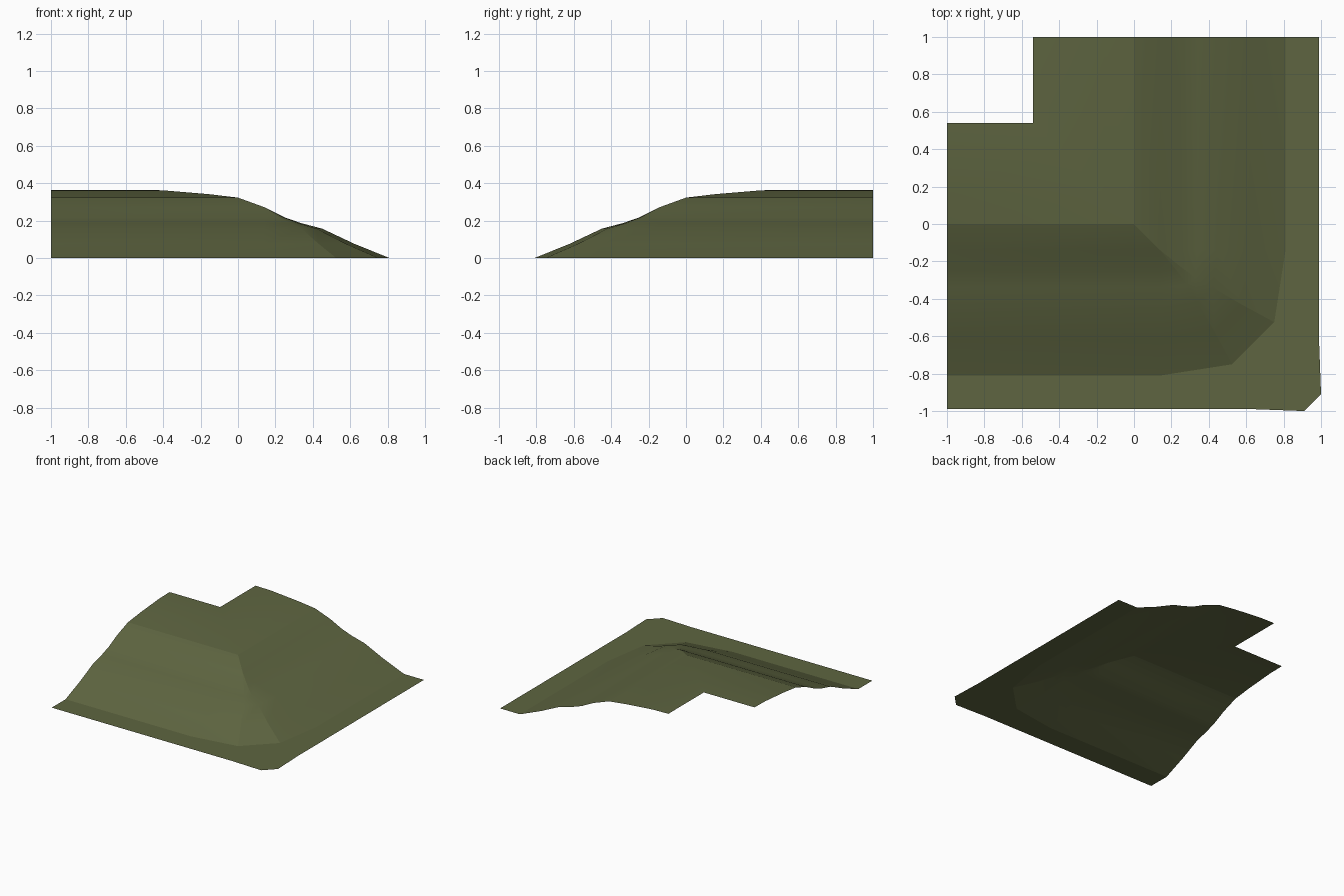
import bpy, bmesh

if "Cube" in bpy.data.objects:
    bpy.data.objects.remove(bpy.data.objects["Cube"])

# Moss green ground colour
green = bpy.data.materials.new("moss green")
green.diffuse_color = (0.112, 0.130, 0.052, 1)
green.use_nodes = True
green.node_tree.nodes["Principled BSDF"].inputs["Base Color"].default_value = green.diffuse_color

# Slope cross-section: (offset from the ridge bend, height, corner rounding a, b)
profile = [
    (-0.54, 0.365, None), (-0.40, 0.362, None), (-0.16, 0.342, None),
    (0.0, 0.323, None), (0.14, 0.272, (0.14, 0.14)),
    (0.25, 0.217, (0.245, 0.225)), (0.34, 0.186, (0.325, 0.285)),
    (0.45, 0.157, (0.42, 0.34)), (0.62, 0.077, (0.575, 0.43)),
    (0.81, 0.0, (0.75, 0.525)), (0.99, 0.0, (1.0, 0.91)),
]
BEND = 0.14   # where the straight arms start to round the corner


def ring(d, z, corner):
    """One contour line: right arm, around the corner, front arm."""
    if corner is None:
        half = [(d, 1.0), (d, -d), (d, -d), (d, -d)][:3]
    else:
        a, b = corner
        start = -0.64 if d > 0.9 else -BEND
        half = [(d, 1.0), (d, start), (a, -b)]
    mirrored = [(-y, -x) for x, y in reversed(half)]
    return [(x, y, z) for x, y in half + mirrored]


# Ground sheet: bridge neighbouring contours
bm = bmesh.new()
rows = [[bm.verts.new(p) for p in ring(*row)] for row in profile]
for inner, outer in zip(rows, rows[1:]):
    for i in range(len(inner) - 1):
        bm.faces.new((inner[i], inner[i + 1], outer[i + 1], outer[i]))
bmesh.ops.remove_doubles(bm, verts=bm.verts, dist=0.0005)
bmesh.ops.dissolve_degenerate(bm, edges=bm.edges, dist=0.0005)
bm.normal_update()
for f in bm.faces:
    if f.normal.z < 0:
        f.normal_flip()

mesh = bpy.data.meshes.new("corner_slope")
bm.to_mesh(mesh)
bm.free()
slope = bpy.data.objects.new("corner_slope", mesh)
bpy.context.collection.objects.link(slope)
mesh.materials.append(green)

# Soft slope with crisp breaks at the foot and corner
bpy.context.view_layer.objects.active = slope
slope.select_set(True)
bpy.ops.object.shade_smooth_by_angle(angle=0.22)
